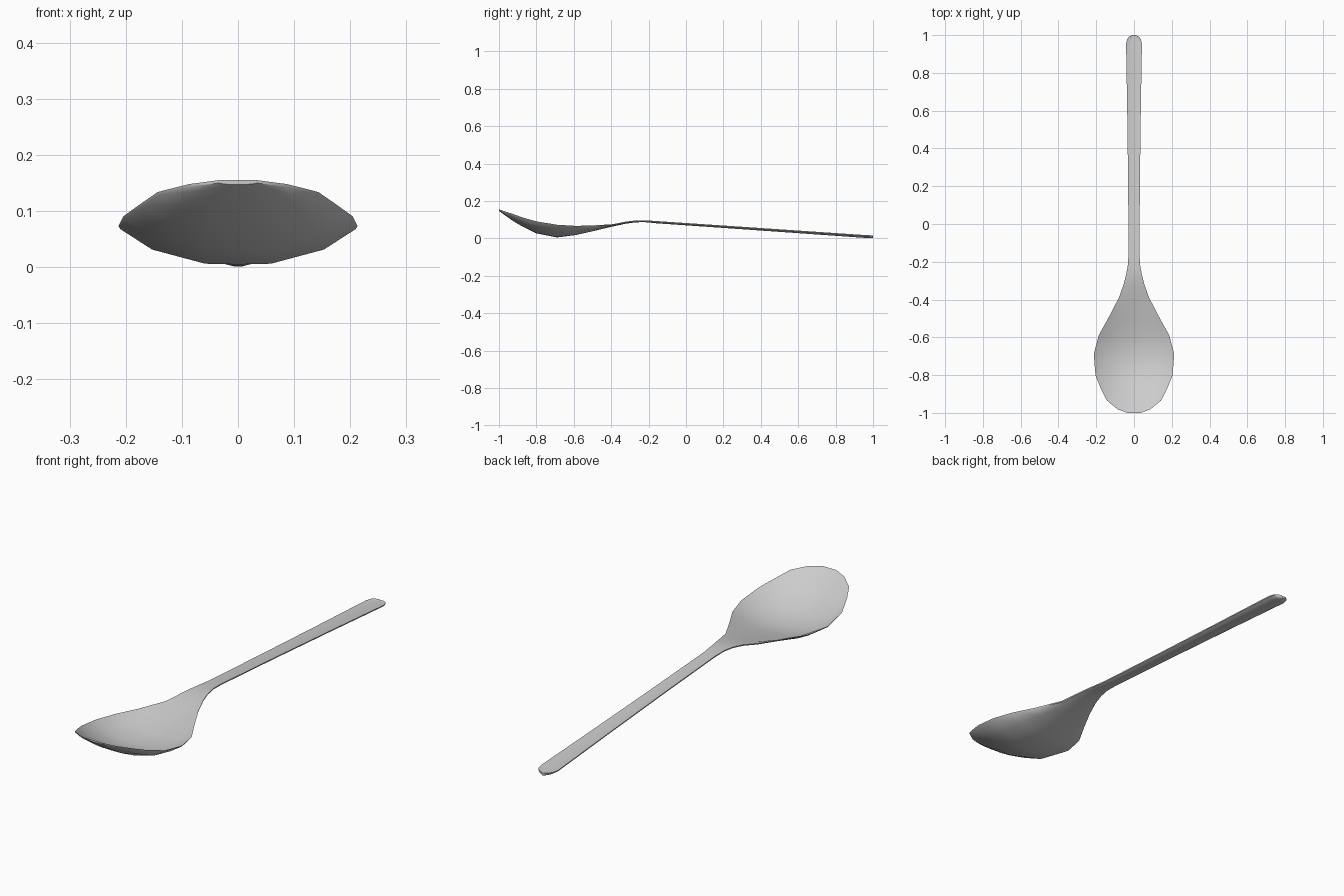
import bpy, bmesh, math

if "Cube" in bpy.data.objects:
    bpy.data.objects.remove(bpy.data.objects["Cube"])

# Stations along the spoon: y, half width, rim height, underside height
stations = [
    (-1.0, 0.035, 0.155, 0.147), (-0.98, 0.088, 0.148, 0.132),
    (-0.935, 0.143, 0.134, 0.100), (-0.88, 0.172, 0.114, 0.066),
    (-0.80, 0.204, 0.091, 0.027), (-0.69, 0.213, 0.073, 0.005),
    (-0.59, 0.187, 0.067, 0.018), (-0.50, 0.137, 0.069, 0.038),
    (-0.39, 0.080, 0.076, 0.064), (-0.32, 0.055, 0.090, 0.079),
    (-0.27, 0.042, 0.096, 0.086), (-0.22, 0.033, 0.097, 0.087),
    (-0.16, 0.029, 0.093, 0.081), (0.2, 0.031, 0.069, 0.056),
    (0.6, 0.036, 0.042, 0.028), (0.955, 0.042, 0.018, 0.003),
    (0.98, 0.036, 0.017, 0.002), (0.993, 0.024, 0.016, 0.001),
    (1.0, 0.008, 0.014, 0.001),
]
# Shared cross-section: fraction of width, fraction of depth
section = [(-1, 0), (-0.73, 0.58), (-0.28, 0.98), (0, 1),
           (0.28, 0.98), (0.73, 0.58), (1, 0)]
WALL, EDGE = 0.011, 0.005


def ring(bm, y, w, rim, low):
    """Closed ring: hollow upper side, then the underside back again."""
    wall = min(WALL, rim - low)
    top = [(u * w, y, rim - (rim - low - wall) * d) for u, d in section]
    under = [(u * w * 0.985, y, rim - EDGE - (rim - EDGE - low) * d)
             for u, d in reversed(section)]
    return [bm.verts.new(p) for p in top + under]


# Bowl and handle lofted as one continuous body
bm = bmesh.new()
rings = [ring(bm, *s) for s in stations]
for a, b in zip(rings, rings[1:]):
    for i in range(len(a)):
        j = (i + 1) % len(a)
        bm.faces.new((a[i], a[j], b[j], b[i]))

# Close the tip and handle end with strips
half = len(section)
for r in (rings[0], rings[-1]):
    for i in range(half - 1):
        bm.faces.new((r[i], r[i + 1], r[2 * half - 2 - i], r[2 * half - 1 - i]))
bmesh.ops.recalc_face_normals(bm, faces=bm.faces)

mesh = bpy.data.meshes.new("spoon")
bm.to_mesh(mesh)
bm.free()
spoon = bpy.data.objects.new("spoon", mesh)
bpy.context.collection.objects.link(spoon)

# Smooth faces with crisp rim
bpy.context.view_layer.objects.active = spoon
spoon.select_set(True)
bpy.ops.object.shade_smooth_by_angle(angle=math.radians(40))
